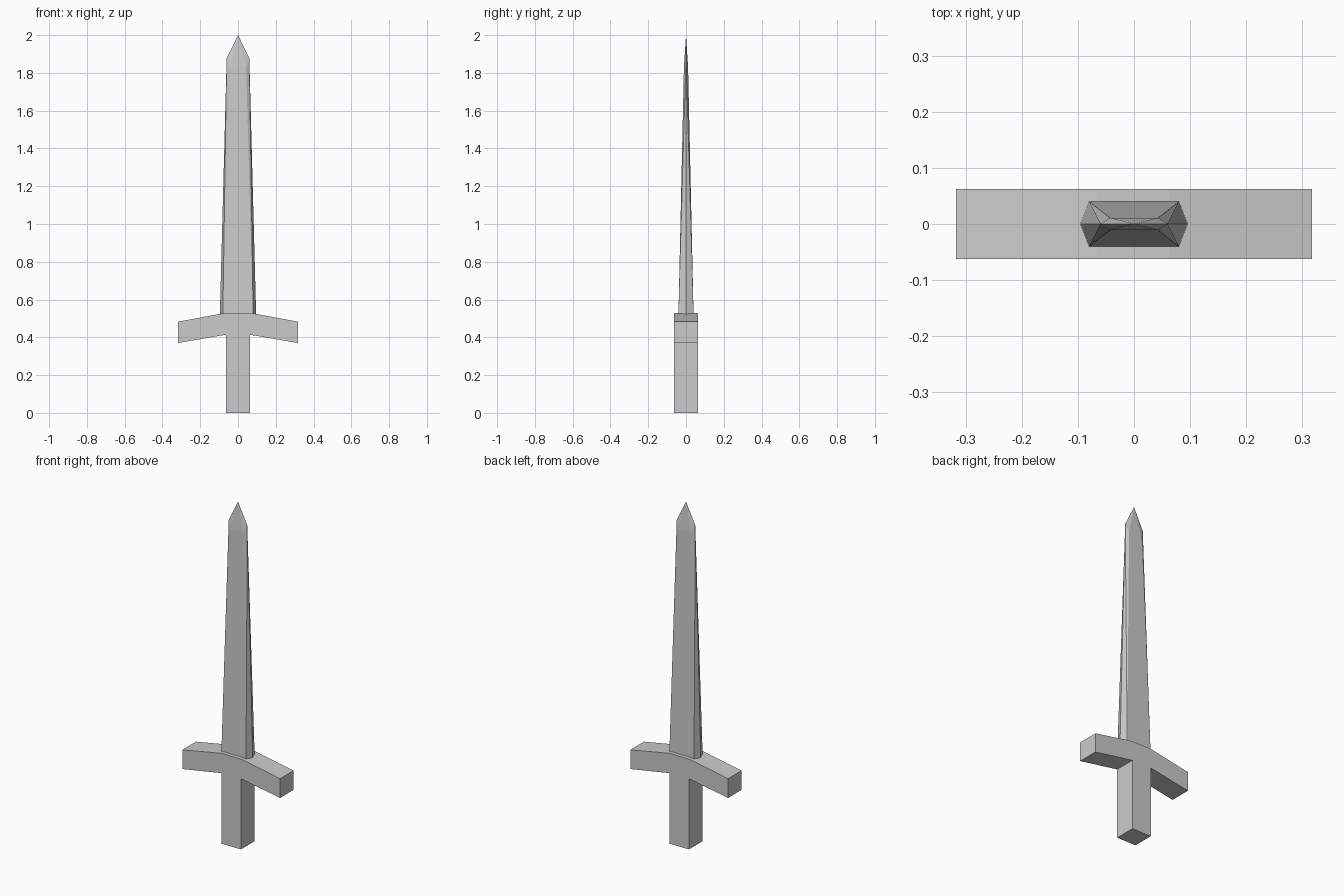
import bpy

if "Cube" in bpy.data.objects:
    bpy.data.objects.remove(bpy.data.objects["Cube"])


def make_object(name, verts, faces):
    mesh = bpy.data.meshes.new(name)
    mesh.from_pydata(verts, [], faces)
    mesh.update()
    obj = bpy.data.objects.new(name, mesh)
    bpy.context.collection.objects.link(obj)
    return obj


# Hilt: grip and drooping crossguard as one T-shaped profile, mirrored in x, extruded in y
half = [(0.0625, 0), (0.0625, 0.414), (0.317, 0.37), (0.317, 0.483), (0.0625, 0.53)]
profile = half + [(-x, z) for x, z in reversed(half)]
n = len(profile)
depth = 0.0625
verts = [(x, y, z) for y in (-depth, depth) for x, z in profile]
faces = [tuple(range(n)), tuple(range(2 * n - 1, n - 1, -1))]
faces += [(i, i + n, (i + 1) % n + n, (i + 1) % n) for i in range(n)]
make_object("hilt", verts, faces)


# Blade: tapered hexagonal section closing to a point
def hexagon(edge_x, edge_z, flat_x, flat_y, flat_z):
    return [(edge_x, 0, edge_z), (flat_x, flat_y, flat_z), (-flat_x, flat_y, flat_z),
            (-edge_x, 0, edge_z), (-flat_x, -flat_y, flat_z), (flat_x, -flat_y, flat_z)]


verts = hexagon(0.096, 0.522, 0.08, 0.04, 0.522)
verts += hexagon(0.06, 1.877, 0.043, 0.011, 1.83) + [(0, 0, 2)]
faces = [(5, 4, 3, 2, 1, 0)]
# bevels split from the flat corners to the cutting edge
for a, b in ((0, 1), (3, 2), (3, 4), (0, 5)):
    tris = [(a, b, a + 6), (b, b + 6, a + 6), (a + 6, b + 6, 12)]
    faces += tris if (a, b) in ((0, 1), (3, 4)) else [t[::-1] for t in tris]
# broad flats and their tip facets
for a, b in ((1, 2), (4, 5)):
    faces += [(a, b, b + 6, a + 6), (a + 6, b + 6, 12)]
make_object("blade", verts, faces)
